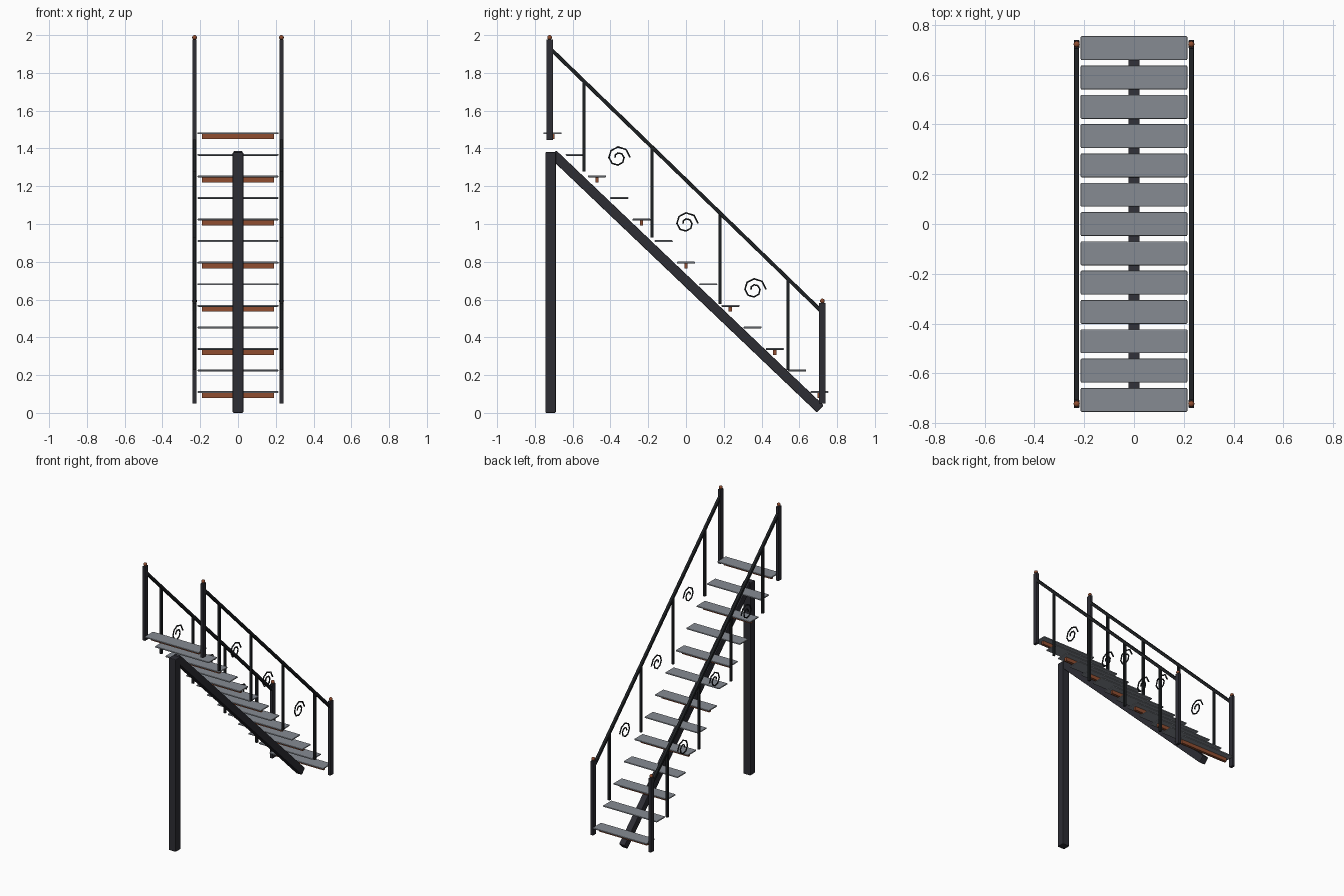
import bpy, math
from mathutils import Vector

cube = bpy.data.objects.get("Cube")
if cube:
    bpy.data.objects.remove(cube)


def material(name, color):
    m = bpy.data.materials.new(name)
    m.use_nodes = True
    m.diffuse_color = (*color, 1)
    bsdf = next(n for n in m.node_tree.nodes if n.type == 'BSDF_PRINCIPLED')
    bsdf.inputs["Base Color"].default_value = (*color, 1)
    return m


STEEL = material("dark steel", (0.026, 0.026, 0.034))
IRON = material("black iron", (0.012, 0.014, 0.016))
TREAD = material("grey tread", (0.24, 0.26, 0.29))
COPPER = material("copper", (0.28, 0.075, 0.03))


def box(name, center, size, mat, bevel=0.0, tilt=0.0):
    bpy.ops.mesh.primitive_cube_add(size=1, location=center)
    ob = bpy.context.object
    ob.name = name
    ob.scale = size
    bpy.ops.object.transform_apply(location=False, rotation=False, scale=True)
    ob.rotation_euler.x = tilt
    ob.data.materials.append(mat)
    if bevel:
        mod = ob.modifiers.new("Bevel", 'BEVEL')
        mod.width = bevel
        mod.segments = 2
    return ob


def bar(name, x, start, end, width, depth, mat, bevel=0.0):
    """Straight bar in the YZ plane between two (y, z) points."""
    a, b = Vector((x, *start)), Vector((x, *end))
    d = b - a
    return box(name, (a + b) / 2, (width, d.length, depth), mat, bevel,
               math.atan2(d.z, d.y))


def scroll(name, x, y, z):
    """Faceted spiral of wire that winds inward for one and a half turns."""
    curve = bpy.data.curves.new(name, 'CURVE')
    curve.dimensions = '3D'
    curve.bevel_depth = 0.005
    curve.bevel_resolution = 1
    curve.use_fill_caps = True
    steps = 12
    line = curve.splines.new('POLY')
    line.points.add(steps)
    for i, p in enumerate(line.points):
        a = i * math.pi / 4
        r = 0.064 - 0.004 * i
        p.co = (0, r * math.cos(a), r * math.sin(a), 1)
    ob = bpy.data.objects.new(name, curve)
    ob.location = (x, y, z)
    curve.materials.append(IRON)
    bpy.context.collection.objects.link(ob)


# Support column and central stringer
box("support_column", (0, -0.717, 0.69), (0.056, 0.056, 1.38), STEEL, 0.005)
bar("stringer", 0, (-0.705, 1.371), (0.711, 0.021), 0.046, 0.052, STEEL, 0.005)

# Treads, with a copper bracket under every other one
for i in range(13):
    y = 0.706 - 0.1177 * i
    z = 0.11 + 0.1142 * i
    box(f"tread_{i + 1}", (0, y, z), (0.428, 0.096, 0.01), TREAD, 0.004)
    if i % 2 == 0:
        box(f"tread_bracket_{i + 1}", (0, y, z - 0.018), (0.38, 0.018, 0.026), COPPER)

# Railings on both sides
for side, x in (("left", 0.23), ("right", -0.23)):
    for end, y, low, high in (("upper", -0.722, 1.445, 1.977), ("lower", 0.722, 0.05, 0.582)):
        box(f"{end}_newel_{side}", (x, y, (low + high) / 2),
            (0.021, 0.035, high - low), STEEL, 0.003)
        bpy.ops.mesh.primitive_uv_sphere_add(segments=16, ring_count=8, radius=0.0125,
                                             location=(x, y, high + 0.0105))
        cap = bpy.context.object
        cap.name = f"{end}_finial_{side}"
        cap.data.materials.append(COPPER)
        bpy.ops.object.shade_smooth_by_angle()
    bar(f"handrail_{side}", x, (-0.715, 1.925), (0.715, 0.54), 0.02, 0.02, IRON, 0.003)
    for i in range(4):
        y = -0.54 + 0.36 * i
        z = 1.515 - 0.35 * i
        box(f"baluster_{i + 1}_{side}", (x, y, z), (0.015, 0.015, 0.475), IRON)
    for i in range(3):
        scroll(f"scroll_{i + 1}_{side}", x, -0.36 + 0.36 * i, 1.352 - 0.349 * i)
